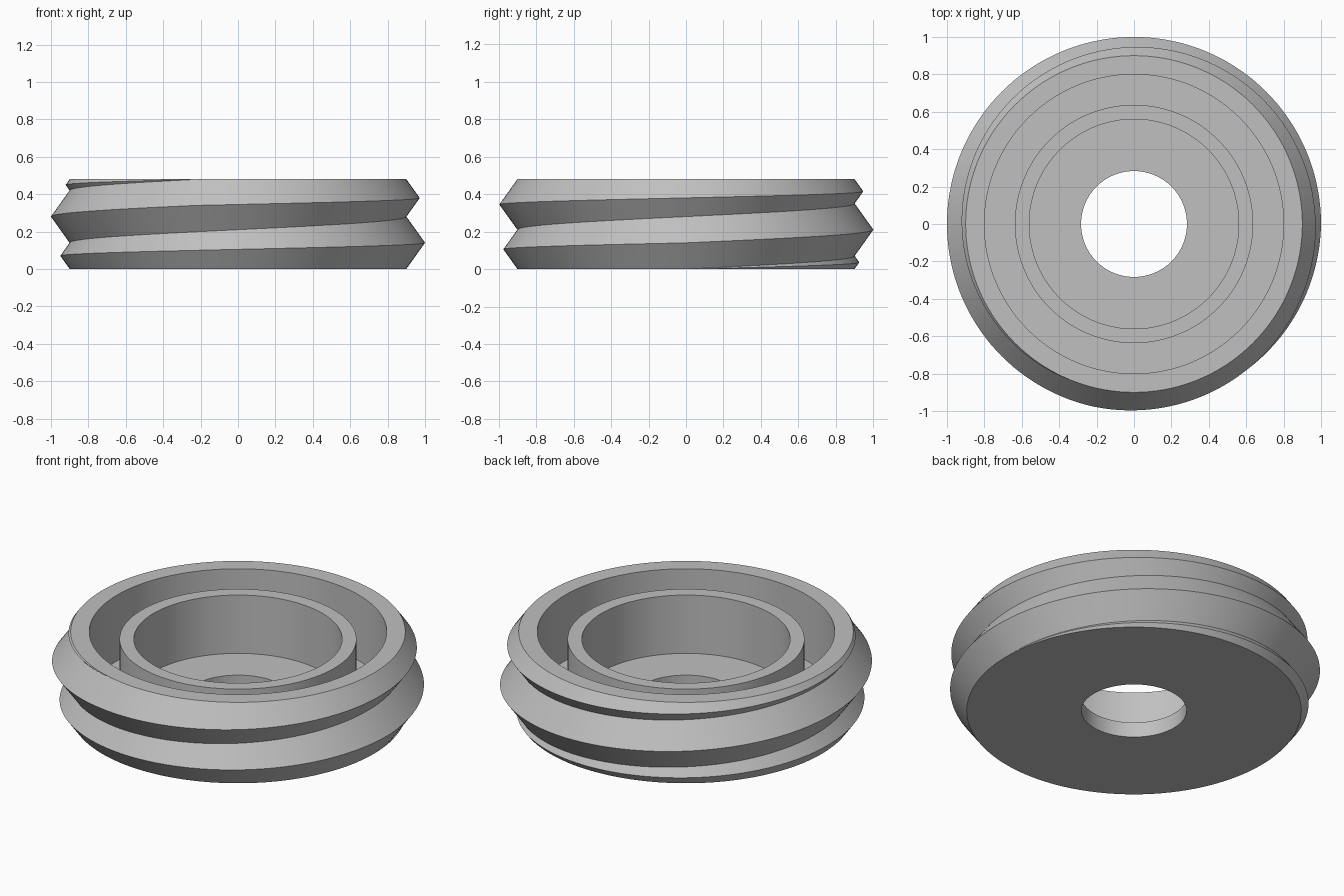
import bpy
import bmesh
from math import cos, sin, tau, radians

cube = bpy.data.objects.get("Cube")
if cube:
    bpy.data.objects.remove(cube, do_unlink=True)

SEGMENTS = 144
HEIGHT = 0.48
ROOT = 0.9           # radius at the thread valleys
PITCH = 0.28
FLANK = 0.1 / 0.14   # radius gained per unit of height on a flank
FLOOR = 0.09
RING_TOP = 0.436
HOLE = 0.283

# Inside of the cup: rim, wall, floor, raised ring, floor, centre hole
inner_profile = [
    (0.8, HEIGHT), (0.8, FLOOR),
    (0.637, FLOOR), (0.637, RING_TOP), (0.56, RING_TOP), (0.56, FLOOR),
    (HOLE, FLOOR), (HOLE, 0.0),
]


def thread_profile(turn):
    """Valleys and crests of the helical thread, fading out at both ends."""
    valleys = [min(max(PITCH * (turn + k), 0.0), HEIGHT) for k in (-1, 0, 1, 2)]
    points = [(ROOT, valleys[0])]
    for low, high in zip(valleys, valleys[1:]):
        points.append((ROOT + FLANK * (high - low) / 2, (low + high) / 2))
        points.append((ROOT, high))
    return points


# Threaded cup: one closed shell swept round the axis
bm = bmesh.new()
columns = []
for i in range(SEGMENTS + 1):
    turn = i / SEGMENTS
    c, s = cos(tau * turn), sin(tau * turn)
    profile = thread_profile(turn) + inner_profile
    columns.append([bm.verts.new((r * c, r * s, z)) for r, z in profile])
for a, b in zip(columns, columns[1:]):
    for j in range(len(a)):
        k = (j + 1) % len(a)
        bm.faces.new((a[j], b[j], b[k], a[k]))

# Weld the seam and the collapsed thread ends
bmesh.ops.remove_doubles(bm, verts=bm.verts, dist=0.0001)
bmesh.ops.dissolve_degenerate(bm, edges=bm.edges, dist=0.0001)
bmesh.ops.recalc_face_normals(bm, faces=bm.faces)

mesh = bpy.data.meshes.new("threaded_cup")
bm.to_mesh(mesh)
bm.free()
cup = bpy.data.objects.new("threaded_cup", mesh)
bpy.context.collection.objects.link(cup)

# Plain grey finish
grey = bpy.data.materials.new("plain_grey")
grey.use_nodes = True
colour = (0.53, 0.53, 0.53, 1.0)
grey.diffuse_color = colour
grey.node_tree.nodes["Principled BSDF"].inputs["Base Color"].default_value = colour
mesh.materials.append(grey)

# Smooth round the axis, sharp at crests, valleys and rims
bpy.ops.object.select_all(action='DESELECT')
cup.select_set(True)
bpy.context.view_layer.objects.active = cup
bpy.ops.object.shade_smooth_by_angle(angle=radians(25))
